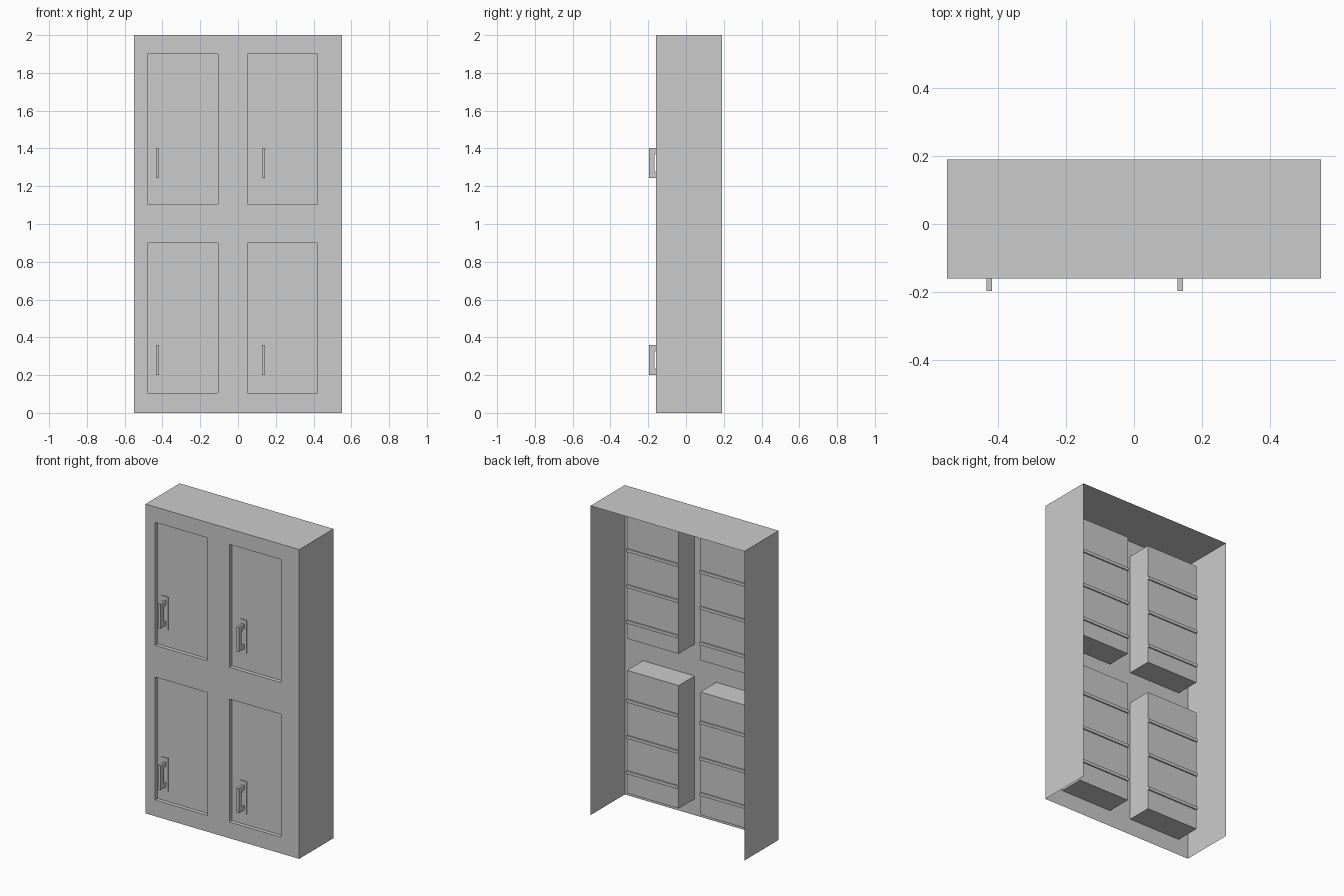
import bpy, bmesh

if "Cube" in bpy.data.objects:
    bpy.data.objects.remove(bpy.data.objects["Cube"])

FRONT, BACK = -0.16, 0.19
HALF_W, HEIGHT = 0.55, 2.0
BOX_BACK, DOOR_Y = 0.003, -0.135
COLUMNS = [(-0.48, -0.105), (0.05, 0.42)]
# compartment bottom, top, shelf heights, handle centre
ROWS = [(0.105, 0.9, (0.243, 0.472, 0.706), 0.28),
        (1.105, 1.9, (1.217, 1.447, 1.679), 1.323)]


def finish(name, bm):
    bmesh.ops.remove_doubles(bm, verts=bm.verts, dist=1e-5)
    mesh = bpy.data.meshes.new(name)
    bm.to_mesh(mesh)
    bm.free()
    ob = bpy.data.objects.new(name, mesh)
    bpy.context.collection.objects.link(ob)
    return ob


def quad(bm, *pts):
    return bm.faces.new([bm.verts.new(p) for p in pts])


def block(name, x0, x1, y0, y1, z0, z1):
    bm = bmesh.new()
    bmesh.ops.create_cube(bm, size=1)
    for v in bm.verts:
        v.co = (x1 if v.co.x > 0 else x0, y1 if v.co.y > 0 else y0, z1 if v.co.z > 0 else z0)
    return finish(name, bm)


# Cabinet shell: pierced front sheet, two sides and top; back and bottom open
bm = bmesh.new()
xs = [-HALF_W, *COLUMNS[0], *COLUMNS[1], HALF_W]
zs = [0, *ROWS[0][:2], *ROWS[1][:2], HEIGHT]
for i in range(5):
    for j in range(5):
        if i % 2 and j % 2:
            continue
        a, b, c, d = xs[i], xs[i + 1], zs[j], zs[j + 1]
        quad(bm, (a, FRONT, c), (b, FRONT, c), (b, FRONT, d), (a, FRONT, d))
W, H = HALF_W, HEIGHT
quad(bm, (W, FRONT, 0), (W, BACK, 0), (W, BACK, H), (W, FRONT, H))
quad(bm, (-W, BACK, 0), (-W, FRONT, 0), (-W, FRONT, H), (-W, BACK, H))
quad(bm, (-W, FRONT, H), (W, FRONT, H), (W, BACK, H), (-W, BACK, H))
bmesh.ops.remove_doubles(bm, verts=bm.verts, dist=1e-5)
bmesh.ops.dissolve_limit(bm, angle_limit=0.01, verts=bm.verts, edges=bm.edges)
finish("cabinet_shell", bm)


def handle(name, x, zc):
    # C-shaped grip: side profile extruded across x
    prof = [(DOOR_Y, -0.08), (-0.197, -0.08), (-0.197, 0.08), (DOOR_Y, 0.08),
            (DOOR_Y, 0.052), (-0.158, 0.052), (-0.168, 0.04),
            (-0.168, -0.04), (-0.158, -0.052), (DOOR_Y, -0.052)]
    bm = bmesh.new()
    face = bm.faces.new([bm.verts.new((x - 0.008, y, zc + z)) for y, z in prof])
    ext = bmesh.ops.extrude_face_region(bm, geom=[face])["geom"]
    bmesh.ops.translate(bm, vec=(0.016, 0, 0),
                        verts=[g for g in ext if isinstance(g, bmesh.types.BMVert)])
    bmesh.ops.recalc_face_normals(bm, faces=bm.faces)
    finish(name, bm)


for (x0, x1), side in zip(COLUMNS, ("left", "right")):
    for (z0, z1, shelves, hz), level in zip(ROWS, ("lower", "upper")):
        tag = f"{level}_{side}"
        # Compartment box, open at the front
        bm = bmesh.new()
        bmesh.ops.create_cube(bm, size=1)
        for v in bm.verts:
            v.co = (x1 if v.co.x > 0 else x0, BOX_BACK if v.co.y > 0 else FRONT,
                    z1 if v.co.z > 0 else z0)
        bm.normal_update()
        bmesh.ops.delete(bm, geom=[f for f in bm.faces if f.normal.y < -0.5], context='FACES')
        finish(f"compartment_{tag}", bm)
        # Recessed door panel
        bm = bmesh.new()
        quad(bm, (x0, DOOR_Y, z0), (x1, DOOR_Y, z0), (x1, DOOR_Y, z1), (x0, DOOR_Y, z1))
        finish(f"door_{tag}", bm)
        # Shelves, edges showing slightly through the back
        for n, z in enumerate(shelves):
            block(f"shelf_{tag}_{n + 1}", x0, x1, DOOR_Y + 0.01, BOX_BACK + 0.008,
                  z - 0.01, z + 0.01)
        # Handle plate and grip
        hx = x0 + (0.055 if side == "left" else 0.086)
        block(f"handle_plate_{tag}", hx - 0.024, hx + 0.024, DOOR_Y - 0.006, DOOR_Y,
              hz - 0.106, hz + 0.106)
        handle(f"handle_{tag}", hx, hz)
